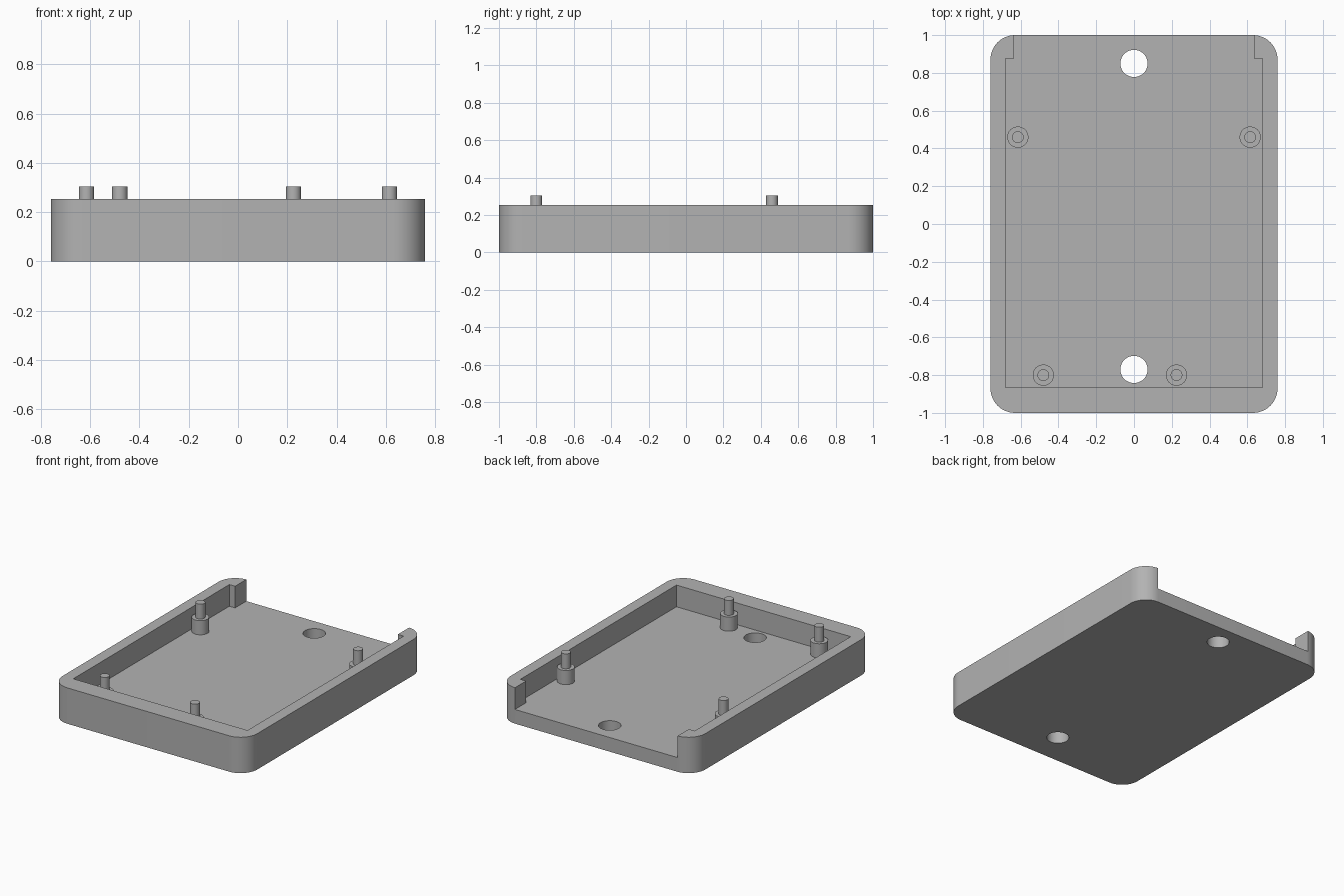
import bpy
import bmesh
from math import cos, sin, pi, radians

HALF_X, HALF_Y, HEIGHT = 0.76, 1.0, 0.253
FLOOR, CORNER = 0.10, 0.13
POST_TOP, PIN_TOP = 0.20, 0.305

old = bpy.data.objects.get("Cube")
if old:
    bpy.data.objects.remove(old, do_unlink=True)

grey = bpy.data.materials.new("plain grey")
grey.use_nodes = True
grey.diffuse_color = (0.45, 0.45, 0.45, 1)
grey.node_tree.nodes["Principled BSDF"].inputs["Base Color"].default_value = grey.diffuse_color


def circle(cx, cy, r, n=48):
    return [(cx + r * cos(2 * pi * i / n), cy + r * sin(2 * pi * i / n)) for i in range(n)]


def rounded_rect(hx, hy, r, steps=12):
    pts = []
    for q, (sx, sy) in enumerate([(1, 1), (-1, 1), (-1, -1), (1, -1)]):
        for i in range(steps + 1):
            a = (q + i / steps) * pi / 2
            pts.append((sx * (hx - r) + r * cos(a), sy * (hy - r) + r * sin(a)))
    return pts


def prism(name, outline, z0, z1):
    """Extrude a flat outline from z0 up to z1."""
    bm = bmesh.new()
    face = bm.faces.new([bm.verts.new((x, y, z0)) for x, y in outline])
    up = bmesh.ops.extrude_face_region(bm, geom=[face])["geom"]
    verts = [v for v in up if isinstance(v, bmesh.types.BMVert)]
    bmesh.ops.translate(bm, verts=verts, vec=(0, 0, z1 - z0))
    bmesh.ops.recalc_face_normals(bm, faces=bm.faces)
    mesh = bpy.data.meshes.new(name)
    bm.to_mesh(mesh)
    bm.free()
    mesh.materials.append(grey)
    obj = bpy.data.objects.new(name, mesh)
    bpy.context.collection.objects.link(obj)
    return obj


def activate(obj):
    bpy.ops.object.select_all(action='DESELECT')
    obj.select_set(True)
    bpy.context.view_layer.objects.active = obj


def smooth(obj):
    activate(obj)
    bpy.ops.object.shade_smooth_by_angle(angle=radians(30))


def cut(obj, cutter):
    cutter.hide_render = True
    mod = obj.modifiers.new("cut", 'BOOLEAN')
    mod.operation, mod.solver, mod.object = 'DIFFERENCE', 'EXACT', cutter
    activate(obj)
    bpy.ops.object.modifier_apply(modifier=mod.name)
    bpy.data.objects.remove(cutter, do_unlink=True)


# Tray with rounded corners, hollowed out and open at the back
tray = prism("tray", rounded_rect(HALF_X, HALF_Y, CORNER), 0, HEIGHT)
half = [(0.68, -0.865), (0.68, 0.875), (0.635, 0.875), (0.635, 1.2)]
cavity = half + [(-x, y) for x, y in reversed(half)]
cut(tray, prism("cavity_cutter", cavity, FLOOR, HEIGHT + 0.2))

# Round screw holes through the floor
for y in (0.85, -0.77):
    cut(tray, prism("hole_cutter", circle(0, y, 0.072), -0.1, HEIGHT + 0.1))
smooth(tray)

# Stepped mounting posts: wide base and thin pin
posts = {"back_left": (0.615, 0.46), "back_right": (-0.615, 0.46),
         "front_left": (0.225, -0.80), "front_right": (-0.48, -0.80)}
for place, (x, y) in posts.items():
    smooth(prism(place + "_post", circle(x, y, 0.056), FLOOR - 0.01, POST_TOP))
    smooth(prism(place + "_pin", circle(x, y, 0.031, 32), POST_TOP - 0.01, PIN_TOP))
